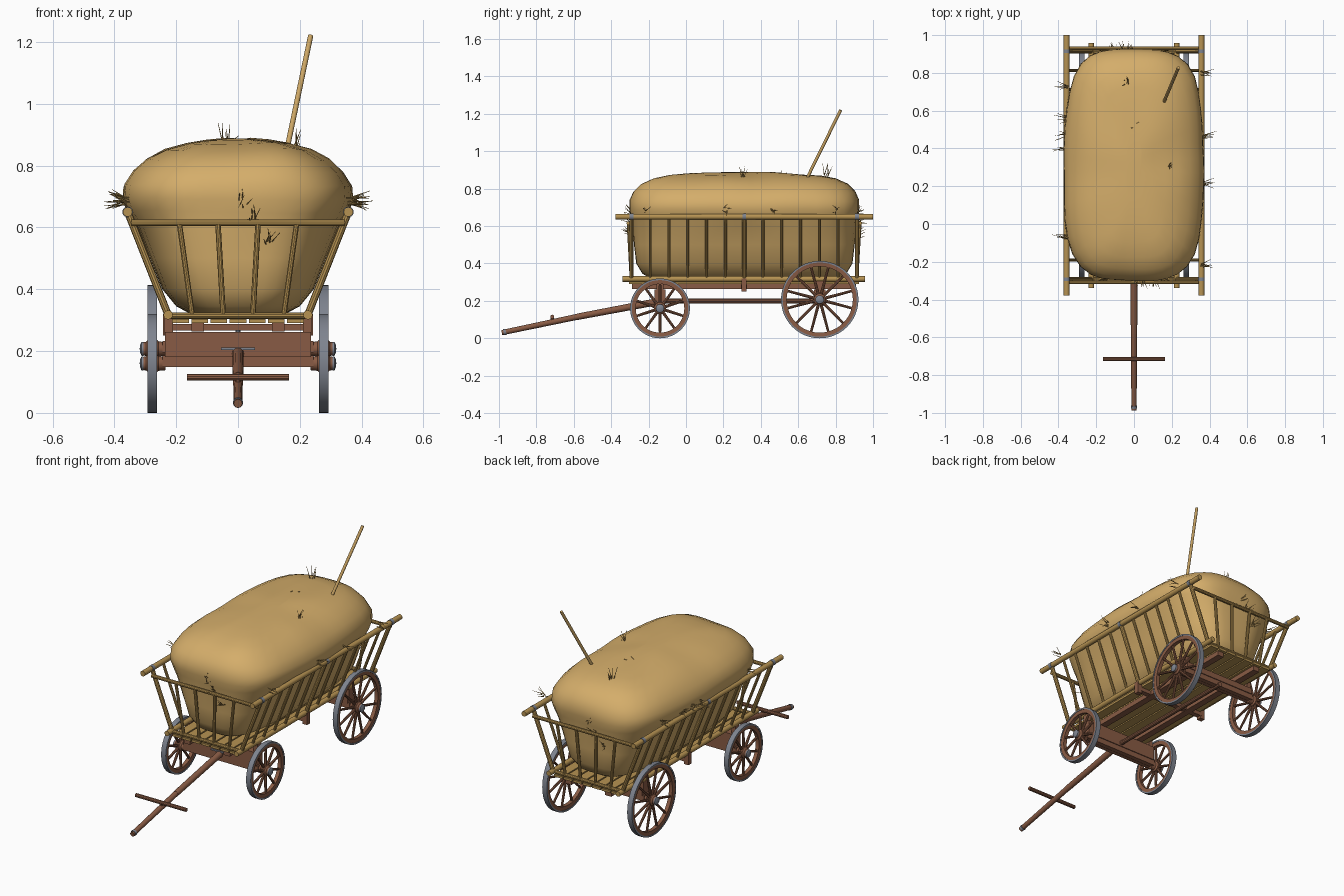
import bpy, bmesh, math, random
from mathutils import Vector, Matrix, noise

if "Cube" in bpy.data.objects:
    bpy.data.objects.remove(bpy.data.objects["Cube"])

random.seed(4)


def material(name, rgb):
    m = bpy.data.materials.new(name)
    m.diffuse_color = (*rgb, 1)
    m.use_nodes = True
    m.node_tree.nodes["Principled BSDF"].inputs["Base Color"].default_value = m.diffuse_color
    return m


HAY = material("hay", (0.66, 0.42, 0.145))
STRAW = material("straw", (0.50, 0.32, 0.10))
PALE = material("pale_wood", (0.47, 0.29, 0.085))
HANDLE = material("handle_wood", (0.60, 0.38, 0.13))
BROWN = material("brown_wood", (0.25, 0.105, 0.058))
STEEL = material("iron", (0.21, 0.23, 0.275))


def finish(bm, name, mat, angle=35):
    bmesh.ops.remove_doubles(bm, verts=bm.verts, dist=1e-5)
    bmesh.ops.recalc_face_normals(bm, faces=bm.faces)
    me = bpy.data.meshes.new(name)
    bm.to_mesh(me)
    bm.free()
    me.materials.append(mat)
    ob = bpy.data.objects.new(name, me)
    bpy.context.collection.objects.link(ob)
    bpy.ops.object.select_all(action='DESELECT')
    ob.select_set(True)
    bpy.context.view_layer.objects.active = ob
    bpy.ops.object.shade_smooth_by_angle(angle=math.radians(angle))
    return ob


def bar(bm, p, q, r, r2=None, n=10):
    p, q = Vector(p), Vector(q)
    d = q - p
    rot = d.to_track_quat('Z', 'Y').to_matrix().to_4x4()
    bmesh.ops.create_cone(bm, cap_ends=True, segments=n, radius1=r, radius2=r if r2 is None else r2,
                          depth=d.length, matrix=Matrix.Translation((p + q) / 2) @ rot)


def box(bm, c, s):
    bmesh.ops.create_cube(bm, size=1, matrix=Matrix.Translation(c) @ Matrix.Diagonal((*s, 1)))


def lathe(bm, prof, c, n=48, closed=True):
    # profile of (radius, x offset) turned around the x axis
    rings = []
    for i in range(n):
        a = 2 * math.pi * i / n
        rings.append([bm.verts.new((c[0] + x, c[1] + r * math.cos(a), c[2] + r * math.sin(a))) for r, x in prof])
    m = len(prof)
    for i in range(n):
        A, B = rings[i], rings[(i + 1) % n]
        for j in range(m if closed else m - 1):
            k = (j + 1) % m
            bm.faces.new((A[j], A[k], B[k], B[j]))


# wheels: iron tyre, wooden rim, spokes, turned hub
def wheel(name, s, y, r, spokes):
    c = (s * 0.277, y, r)
    bm = bmesh.new()
    lathe(bm, [(r, -.015), (r, .015), (r - .009, .015), (r - .009, -.015)], c)
    finish(bm, name + "_tyre", STEEL)
    bm = bmesh.new()
    lathe(bm, [(r - .008, -.013), (r - .008, .013), (r - .03, .011), (r - .03, -.011)], c)
    for i in range(spokes):
        a = 2 * math.pi * (i + .5) / spokes
        d = Vector((0, math.cos(a), math.sin(a)))
        bar(bm, Vector(c) + d * .015, Vector(c) + d * (r - .025), .0085, .0065, 8)
    lathe(bm, [(0, -.042 * s), (.022, -.042 * s), (.024, -.02 * s), (.032, -.012 * s), (.032, .012 * s),
               (.023, .02 * s), (.020, .036 * s), (0, .036 * s)], c, 20, False)
    finish(bm, name, BROWN)
    bm = bmesh.new()
    lathe(bm, [(.0225, .028 * s), (.0225, .035 * s), (.012, .040 * s), (0, .041 * s)], c, 20, False)
    finish(bm, name + "_hub_band", STEEL)


for s, side in ((1, "right"), (-1, "left")):
    wheel("front_wheel_" + side, s, -.139, .16, 10)
    wheel("rear_wheel_" + side, s, .715, .207, 12)

# undercarriage: axles, bolsters, stakes, reach pole, sills
bm = bmesh.new()
for y, z in ((-.139, .16), (.715, .207)):
    box(bm, (0, y, z + .007), (.49, .05, .036))
    bar(bm, (-.30, y, z), (.30, y, z), .012)
    box(bm, (0, y, (z + .02 + .262) / 2), (.472, .06, .262 - z - .02))
    for s in (1, -1):
        box(bm, (s * .224, y, .282), (.026, .035, .06))
bar(bm, (0, -.16, .2), (0, .75, .2), .013)
for s in (1, -1):
    box(bm, (s * .13, .31, .277), (.04, 1.2, .028))
    box(bm, (s * .228, .31, .285), (.03, .028, .07))
box(bm, (0, .31, .277), (.44, .03, .022))
finish(bm, "undercarriage", BROWN)

# drawbar with cross handle
bm = bmesh.new()
bar(bm, (0, -.985, .03), (0, -.58, .115), .014, .016, 12)
bar(bm, (0, -.58, .115), (0, -.13, .2), .017, .019, 12)
bar(bm, (-.165, -.715, .115), (.165, -.715, .115), .011)
bar(bm, (0, -.715, .08), (0, -.715, .118), .009)
finish(bm, "drawbar", BROWN)
bm = bmesh.new()
bar(bm, (0, -.975, .032), (0, -.962, .035), .0165, n=12)
bar(bm, (0, -.14, .17), (0, -.14, .268), .008)
box(bm, (0, -.172, .208), (.11, .008, .008))
finish(bm, "drawbar_fittings", STEEL)

# floor planks
bm = bmesh.new()
for i in range(7):
    box(bm, ((i - 3) * .062, .31, .298), (.054, 1.23, .013))
finish(bm, "floor_planks", PALE)

# ladder sides: rails and slats
for s, side in ((1, "right"), (-1, "left")):
    bm = bmesh.new()
    bar(bm, (s * .357, -.378, .65), (s * .357, 1.0, .65), .0155, n=12)
    bar(bm, (s * .226, -.34, .317), (s * .226, .957, .317), .015, n=12)
    for i in range(13):
        y = -.292 + i * .1005
        r = .012 if i in (0, 6, 12) else .008
        bar(bm, (s * .226, y, .317), (s * .357, y, .65), r)
    finish(bm, "ladder_side_" + side, PALE)
    bm = bmesh.new()
    for y in (-.292, .311, .914):
        bar(bm, (s * .357, y - .01, .65), (s * .357, y + .01, .65), .0175, n=12)
    finish(bm, "rail_bands_" + side, STEEL)

# end ladders
for name, yb, yt in (("front_gate", -.292, -.308), ("rear_gate", .912, .930)):
    bm = bmesh.new()
    bar(bm, (-.345, yt, .615), (.345, yt, .615), .0105)
    bar(bm, (-.228, yb, .315), (.228, yb, .315), .0105)
    for xb, xt in ((.148, .19), (.048, .065)):
        for s in (1, -1):
            bar(bm, (s * xb, yb, .315), (s * xt, yt, .615), .009)
    finish(bm, name, PALE)

# hay load: stacked rounded-rectangle rings (z, half width, half length)
RINGS = [(.318, .15, .50), (.345, .20, .545), (.40, .245, .578), (.50, .285, .59), (.60, .325, .598),
         (.65, .353, .606), (.69, .368, .612), (.735, .365, .61), (.78, .338, .588), (.82, .295, .55),
         (.85, .235, .49), (.87, .165, .41), (.881, .10, .31), (.886, .04, .18)]
N = 48
bm = bmesh.new()
rings = []
for z, a, b in RINGS:
    ring = []
    for i in range(N):
        t = 2 * math.pi * (i + .5) / N
        c, d = math.cos(t), math.sin(t)
        k = (abs(c) ** 3.6 + abs(d) ** 3.6) ** (-1 / 3.6)
        v = Vector((a * c * k, .312 + b * d * k, z))
        if z > .62:
            v += noise.noise_vector(v * 4.5) * .009
        ring.append(bm.verts.new(v))
    rings.append(ring)
for A, B in zip(rings, rings[1:]):
    for i in range(N):
        j = (i + 1) % N
        bm.faces.new((A[i], A[j], B[j], B[i]))
bm.faces.new(rings[0])
bm.faces.new(rings[-1])
finish(bm, "hay_load", HAY, 60)

# loose straw tufts: position and outward direction
bm = bmesh.new()
tufts = [((-.04, .75, .87), (0, .2, 1)), ((.19, .31, .845), (.2, 0, 1)), ((-.03, .52, .88), (1, .1, .15))]
tufts += [((-.355, y, .685), (-1, 0, .1)) for y in (.73, .56, .47, .40, -.07)]
tufts += [((.36, y, .685), (1, 0, -.1)) for y in (.80, .46, .21, -.22)]
for x, z in ((.01, .67), (.045, .62), (.1, .55)):
    tufts += [((x, -.285, z), (.2, -.7, .5)), ((-x, .905, z), (-.2, .7, .3))]
for p, d in tufts:
    for i in range(6):
        w = Vector(d).normalized() + Vector([random.uniform(-.4, .4) for _ in range(3)])
        p0 = Vector(p) + Vector([random.uniform(-.012, .012) for _ in range(3)])
        bar(bm, p0, p0 + w.normalized() * random.uniform(.04, .075), .0025, .0008, 4)
finish(bm, "straw_tufts", STRAW)

# pitchfork handle stuck in the hay
bm = bmesh.new()
bar(bm, (.139, .60, .76), (.235, .827, 1.22), .0085, n=12)
finish(bm, "fork_handle", HANDLE)
